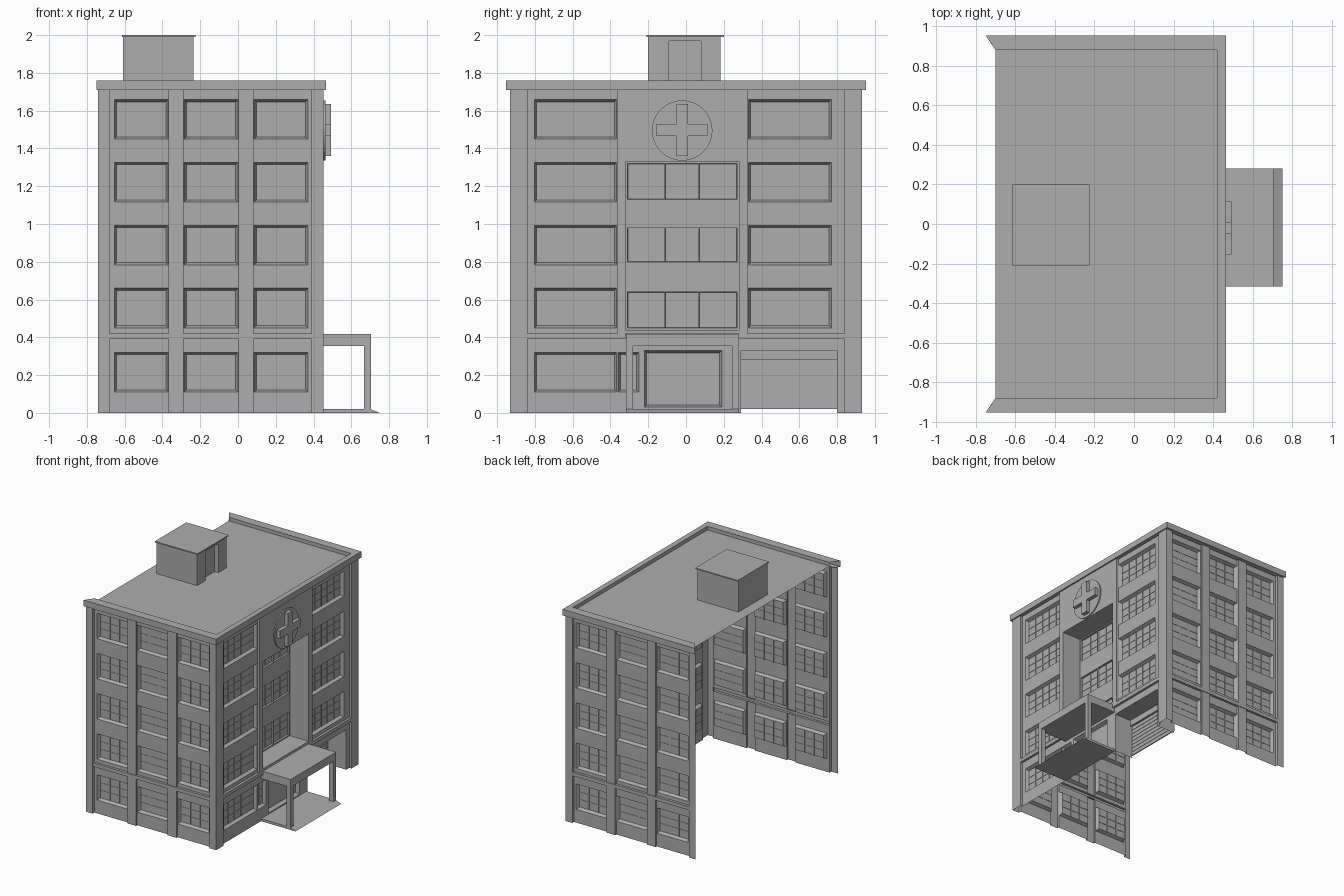
import bpy, bmesh, math

if "Cube" in bpy.data.objects:
    bpy.data.objects.remove(bpy.data.objects["Cube"])

GREY = (0.42, 0.42, 0.42, 1)
grey = bpy.data.materials.new("plain_grey")
grey.use_nodes = True
grey.diffuse_color = GREY
grey.node_tree.nodes["Principled BSDF"].inputs["Base Color"].default_value = GREY


# Wall frames: u runs along the wall, d points outward, z is up
def on_front(u, d, z):
    return (u, -d, z)


def on_right(u, d, z):
    return (d, u, z)


class Part:
    """One mesh object made of quads laid out in a wall frame."""

    def __init__(self, name, frame=on_right, mirror=False):
        self.name, self.frame, self.mirror = name, frame, mirror
        self.bm = bmesh.new()

    def face(self, pts):
        self.bm.faces.new([self.bm.verts.new(self.frame(*p)) for p in pts])

    def ring(self, a, b, start=0):
        n = len(a)
        for i in range(start, n):
            j = (i + 1) % n
            self.face([a[i], b[i], b[j], a[j]])

    def rect(self, u0, u1, z0, z1, d):
        return [(u0, d, z0), (u1, d, z0), (u1, d, z1), (u0, d, z1)]

    def slab(self, u0, u1, z0, z1, front, back):
        a, b = self.rect(u0, u1, z0, z1, front), self.rect(u0, u1, z0, z1, back)
        self.face(a)
        self.face(b[::-1])
        self.ring(a, b)

    # Upright strip following a plan outline
    def strip(self, outline, z0, z1):
        for (u0, d0), (u1, d1) in zip(outline, outline[1:]):
            self.face([(u0, d0, z0), (u1, d1, z0), (u1, d1, z1), (u0, d0, z1)])

    # Flat sheet with rectangular openings left out
    def sheet(self, u0, u1, z0, z1, d, holes, skirt=0):
        us = sorted({u0, u1, *[v for h in holes for v in h[:2]]})
        zs = sorted({z0, z1, *[v for h in holes for v in h[2:]]})
        for a, b in zip(us, us[1:]):
            for e, f in zip(zs, zs[1:]):
                u, z = (a + b) / 2, (e + f) / 2
                if not any(h[0] < u < h[1] and h[2] < z < h[3] for h in holes):
                    self.face(self.rect(a, b, e, f, d))
        if skirt:
            self.ring(self.rect(u0, u1, z0, z1, d), self.rect(u0, u1, z0, z1, d - skirt))

    # Sides of an opening, open at ground level; negative depth raises a panel
    def recess(self, hole, d, depth, splay=0, back=True):
        u0, u1, z0, z1 = hole
        deep = self.rect(u0 + splay, u1 - splay, z0 + splay, z1 - splay, d - depth)
        self.ring(deep, self.rect(*hole, d), start=0 if z0 > 0 else 1)
        if back:
            self.face(deep)

    # Splayed window with fine glazing bars on both sides of the glass
    def window(self, hole, d, depth=0.027, splay=0.012):
        self.recess(hole, d, depth, splay)
        u0, u1, z0, z1 = [h + s * splay for h, s in zip(hole, (1, -1, 1, -1))]
        glass, bar = d - depth, 0.003
        cols = max(2, round((u1 - u0) / 0.08))
        for i in range(1, cols):
            u = u0 + (u1 - u0) * i / cols
            self.slab(u - bar, u + bar, z0, z1, glass + 0.004, glass - 0.004)
        for i in (1, 2):
            z = z0 + (z1 - z0) * i / 3
            self.slab(u0, u1, z - bar, z + bar, glass + 0.003, glass - 0.003)

    def done(self):
        me = bpy.data.meshes.new(self.name)
        self.bm.to_mesh(me)
        self.bm.free()
        me.materials.append(grey)
        ob = bpy.data.objects.new(self.name, me)
        bpy.context.collection.objects.link(ob)
        if self.mirror:
            m = ob.modifiers.new("mirror", "MIRROR")
            m.use_axis = (False, True, False)
            m.use_mirror_merge = False


def slabs(name, boxes):
    p = Part(name)
    for b in boxes:
        p.slab(*b)
    p.done()


TOP, ROOF = 1.71, 1.73
END, SIDE = 0.91, 0.433
ground = (0.11, 0.32)
floors = [(0.45 + 0.333 * i, 0.66 + 0.333 * i) for i in range(4)]

# End walls with raised pilasters and ledge, mirrored front to back
p = Part("end_wall", on_front, True)
windows = [(u, u + 0.285, *f) for u in (-0.655, -0.285, 0.085) for f in [ground] + floors]
pilasters = [(u, u + 0.08, z0, z1) for u in (-0.368, 0.002)
             for z0, z1 in ((0, 0.39), (0.42, TOP))]
ledge = (-0.68, 0.39, 0.39, 0.42)
p.sheet(-0.68, 0.39, 0, TOP, END, windows + pilasters + [ledge])
for h in windows:
    p.window(h, END)
for h in pilasters:
    p.recess(h, END, -0.015)
p.recess(ledge, END, -0.02)
p.done()

p = Part("corner_pilaster", on_front, True)
p.strip([(-0.74, 0.933), (-0.68, 0.933), (-0.68, END)], 0, TOP)
p.strip([(0.39, END), (0.39, 0.933), (0.453, 0.933), (0.453, 0.84), (SIDE, 0.84)], 0, TOP)
p.done()

# Entrance wall: upper wings
p = Part("entrance_wall_upper")
for u0, u1, w0, w1 in ((-0.84, -0.363, -0.803, -0.367), (0.326, 0.84, 0.33, 0.77)):
    holes = [(w0, w1, *f) for f in floors]
    p.sheet(u0, u1, 0.42, TOP, SIDE, holes)
    for h in holes:
        p.window(h, SIDE)
p.done()

# Entrance wall: ground storey with windows, door and vehicle bay
p = Part("entrance_wall_ground")
windows = [(-0.803, -0.367, *ground), (-0.36, -0.25, *ground)]
door, bay = (-0.22, 0.19, 0.03, 0.33), (0.29, 0.8, 0, 0.33)
p.sheet(-0.84, 0.84, 0, 0.42, SIDE, windows + [door, bay])
for h in windows:
    p.window(h, SIDE)
p.recess(door, SIDE, 0.03, 0.012)
p.recess(bay, SIDE, 0.17, back=False)
p.done()
slabs("vehicle_door", [(0.29, 0.8, 0.02 + 0.0325 * i, 0.0485 + 0.0325 * i, 0.266, 0.26)
                       for i in range(8)] + [(0.29, 0.8, 0.02, 0.28, 0.263, 0.257),
                                             (0.29, 0.8, 0.28, 0.33, 0.28, 0.257)])
slabs("entrance_ledge", [(-0.84, -0.32, 0.39, 0.42, 0.453, SIDE),
                         (0.28, 0.84, 0.39, 0.42, 0.453, SIDE)])

# Central bay with a tall recess
p = Part("central_bay")
tall = (-0.32, 0.28, 0.44, 1.33)
p.sheet(-0.363, 0.326, 0.42, TOP, 0.453, [tall], skirt=0.02)
p.recess(tall, 0.453, 0.173, back=False)
holes = [(u0, u1, *f) for u0, u1 in ((-0.31, -0.113), (-0.11, 0.067), (0.07, 0.27))
         for f in ((0.45, 0.64), (0.8, 0.98), (1.13, 1.32))]
p.sheet(*tall, 0.28, holes)
for h in holes:
    p.window(h, 0.28, 0.015, 0.002)
p.done()

# Round sign with a raised cross
bpy.ops.mesh.primitive_cylinder_add(vertices=32, radius=0.16, depth=0.015,
                                    location=(0.455, -0.02, 1.495), rotation=(0, math.pi / 2, 0))
disc = bpy.context.object
disc.name = "sign_disc"
disc.data.materials.append(grey)
slabs("sign_cross", [(-0.05, 0.01, 1.36, 1.635, 0.493, 0.46),
                     (-0.155, -0.05, 1.465, 1.53, 0.493, 0.46),
                     (0.01, 0.115, 1.465, 1.53, 0.493, 0.46)])

# Porch
slabs("porch_canopy", [(-0.317, 0.28, 0.353, 0.418, 0.705, SIDE)])
slabs("porch_column", [(u, u + 0.037, 0.02, 0.353, 0.705, 0.667) for u in (-0.317, 0.243)])
p = Part("porch_base")
ends = [[(u, d, z) for d, z in ((SIDE, 0), (0.75, 0), (0.7, 0.02), (SIDE, 0.02))]
        for u in (-0.317, 0.28)]
p.face(ends[0])
p.face(ends[1][::-1])
p.ring(ends[1], ends[0])
bmesh.ops.recalc_face_normals(p.bm, faces=p.bm.faces)
p.done()


# Roof sheet and mitred cornice around three sides
def around(x0, x1, y, z):
    return [(-y, x0, z), (-y, x1, z), (y, x1, z), (y, x0, z)]


p = Part("cornice")
inner = around(-0.7, 0.42, 0.88, ROOF)
loops = [around(-0.721, SIDE, END, TOP), around(-0.75, 0.465, 0.953, TOP),
         around(-0.75, 0.465, 0.953, 1.76), around(-0.7, 0.42, 0.88, 1.76), inner]
for a, b in zip(loops, loops[1:]):
    for i in range(3):
        p.face([a[i], a[i + 1], b[i + 1], b[i]])
p.done()
p = Part("roof")
p.face(inner[::-1])
p.bm.normal_update()
for f in p.bm.faces:
    if f.normal.z < 0:
        f.normal_flip()
p.done()

# Rooftop hut with a recessed doorway
p = Part("roof_hut")
door = (-0.09, 0.08, ROOF, 1.97)
p.slab(-0.2, 0.183, ROOF, 1.99, -0.275, -0.61)
p.sheet(-0.2, 0.183, ROOF, 1.99, -0.235, [door], skirt=0.04)
p.recess(door, -0.235, 0.035)
p.done()
slabs("hut_cap", [(-0.21, 0.2, 1.99, 2.0, -0.225, -0.615)])
